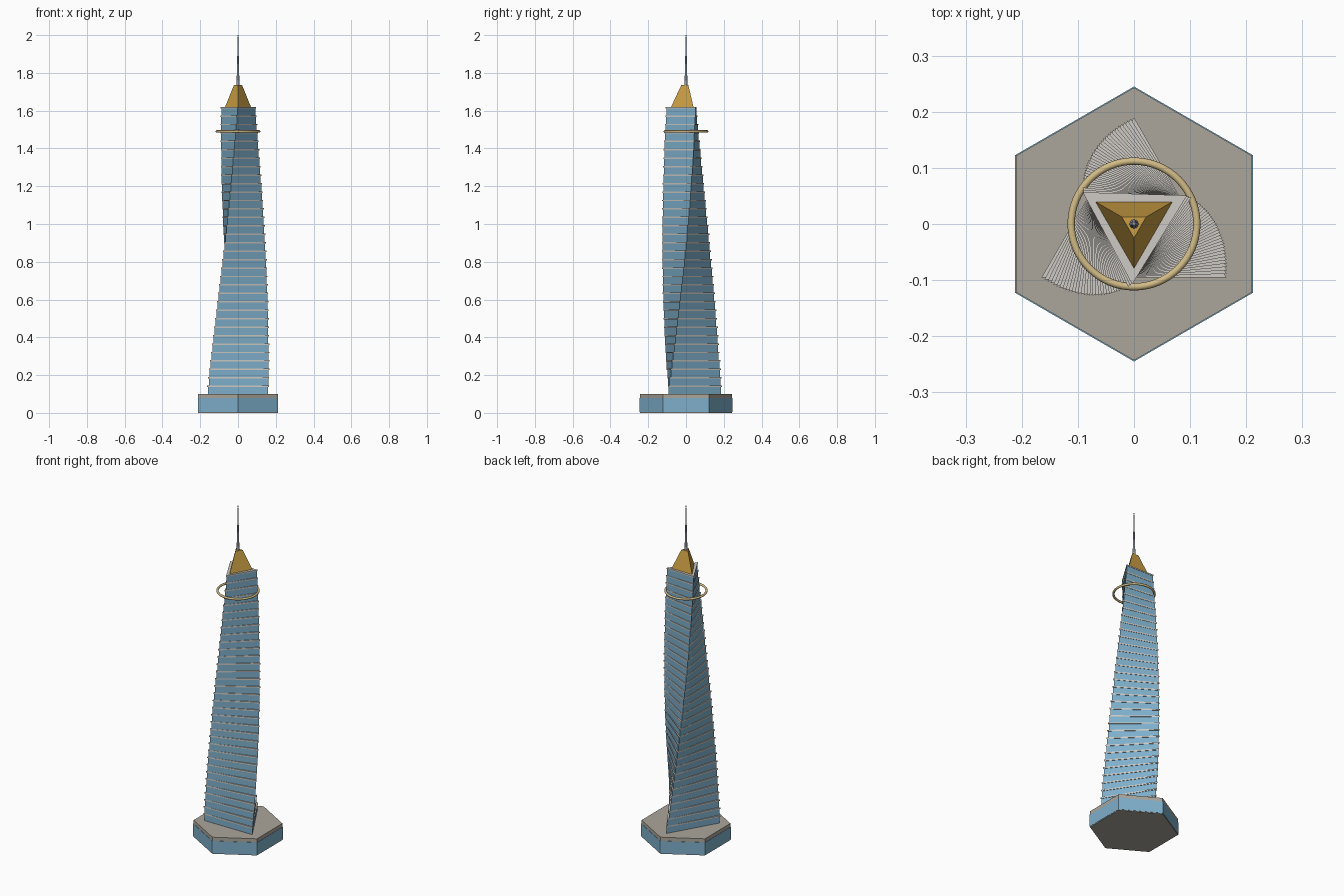
import bpy, bmesh, math

if "Cube" in bpy.data.objects:
    bpy.data.objects.remove(bpy.data.objects["Cube"])

def material(name, rgb):
    m = bpy.data.materials.new(name)
    m.diffuse_color = (*rgb, 1)
    m.use_nodes = True
    m.node_tree.nodes["Principled BSDF"].inputs["Base Color"].default_value = m.diffuse_color
    return m

GLASS = material("blue glass", (0.21, 0.43, 0.60))
STONE = material("podium stone", (0.41, 0.38, 0.33))
SLAB = material("pale concrete", (0.62, 0.59, 0.55))
GOLD = material("crown gold", (0.60, 0.35, 0.06))
RING = material("pale brass", (0.64, 0.50, 0.24))
STEEL = material("spire steel", (0.30, 0.32, 0.37))

def add_prism(bm, sides, r0, r1, z0, z1, angle):
    """Closed prism or frustum, first corner at the given angle in degrees."""
    rings = []
    for r, z in ((r0, z0), (r1, z1)):
        rings.append([bm.verts.new((r * math.cos(math.radians(angle) + math.tau * i / sides),
                                    r * math.sin(math.radians(angle) + math.tau * i / sides), z))
                      for i in range(sides)])
    low, high = rings
    bm.faces.new(low[::-1])
    bm.faces.new(high)
    for i in range(sides):
        j = (i + 1) % sides
        bm.faces.new((low[i], low[j], high[j], high[i]))

def finish(bm, name, mat):
    me = bpy.data.meshes.new(name)
    bm.to_mesh(me)
    bm.free()
    me.materials.append(mat)
    ob = bpy.data.objects.new(name, me)
    bpy.context.collection.objects.link(ob)
    return ob

def prism(name, mat, *args):
    bm = bmesh.new()
    add_prism(bm, *args)
    return finish(bm, name, mat)

def smooth(ob):
    bpy.ops.object.select_all(action='DESELECT')
    ob.select_set(True)
    bpy.context.view_layer.objects.active = ob
    bpy.ops.object.shade_smooth_by_angle(angle=math.radians(40))

# Hexagonal podium
prism("podium_floor", STONE, 6, 0.243, 0.243, 0.0, 0.004, 90)
prism("podium_glass", GLASS, 6, 0.245, 0.245, 0.004, 0.078, 90)
prism("podium_roof", STONE, 6, 0.243, 0.243, 0.078, 0.10, 90)

# Twisting, tapering triangular floors: a glass block with a thin slab on top
FLOORS, Z0, Z1, TWIST = 34, 0.10, 1.62, 60
pitch = (Z1 - Z0) / FLOORS
glass, slabs = bmesh.new(), bmesh.new()
for i in range(FLOORS):
    t = i / FLOORS
    r = 0.19 + (0.105 - 0.19) * t
    a = 90 + TWIST * t
    z = Z0 + i * pitch
    add_prism(glass, 3, r * 0.97, r * 0.97, z, z + pitch * 0.83, a)
    add_prism(slabs, 3, r, r, z + pitch * 0.83, z + pitch, a)
finish(glass, "tower_glass", GLASS)
finish(slabs, "tower_slabs", SLAB)

# Gold crown
prism("crown", GOLD, 3, 0.079, 0.025, Z1, 1.735, 90 + TWIST)

# Ring around the upper floors
bpy.ops.mesh.primitive_torus_add(major_radius=0.112, minor_radius=0.0065,
                                 major_segments=64, minor_segments=12, location=(0, 0, 1.49))
ring = bpy.context.object
ring.name = "halo_ring"
ring.data.materials.append(RING)
smooth(ring)

# Spire with a small tip
smooth(prism("spire", STEEL, 12, 0.008, 0.0012, 1.733, 1.995, 0))
bpy.ops.mesh.primitive_uv_sphere_add(segments=12, ring_count=8, radius=0.004, location=(0, 0, 1.996))
tip = bpy.context.object
tip.name = "spire_tip"
tip.data.materials.append(STEEL)
smooth(tip)
